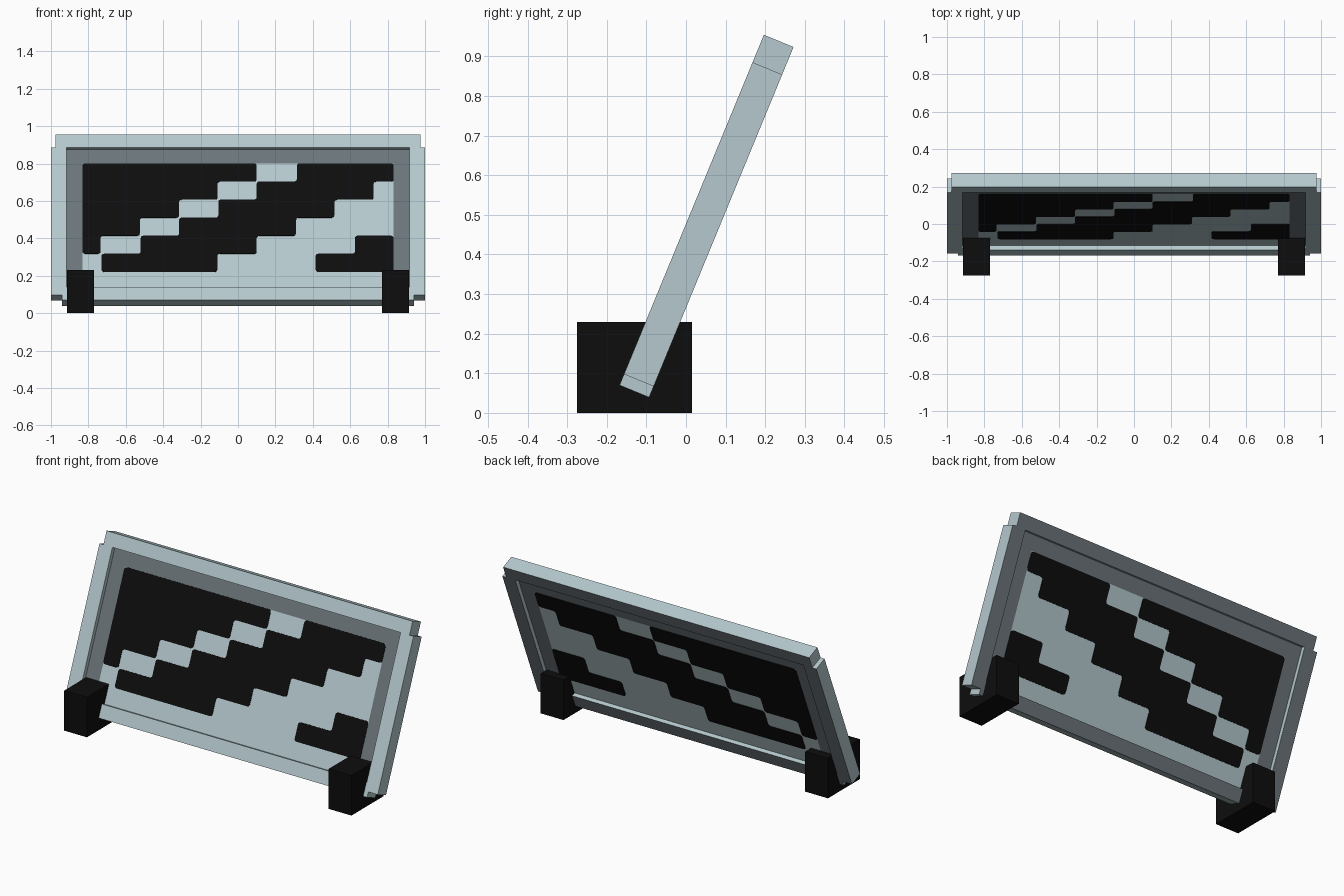
import bpy, bmesh, math
from mathutils import Matrix, Vector

cube = bpy.data.objects.get("Cube")
if cube:
    bpy.data.objects.remove(cube, do_unlink=True)


def material(name, rgb):
    m = bpy.data.materials.new(name)
    m.use_nodes = True
    m.diffuse_color = (*rgb, 1)
    m.node_tree.nodes["Principled BSDF"].inputs["Base Color"].default_value = (*rgb, 1)
    return m


LIGHT = material("pale blue grey", (0.46, 0.58, 0.61))
GREY = material("slate grey", (0.147, 0.178, 0.195))
BLACK = material("black", (0.004, 0.004, 0.004))

# Board space: x across, y through the thickness, z up the slope
TILT = Matrix.Translation((0, -0.168, 0.07)) @ Matrix.Rotation(math.radians(-22.4), 4, 'X')
DEPTH = 0.081
PANEL_FRONT, PANEL_BACK = 0.025, 0.058
PLATE = 0.003


def finish(name, bm, mats, matrix):
    bmesh.ops.recalc_face_normals(bm, faces=bm.faces)
    mesh = bpy.data.meshes.new(name)
    bm.to_mesh(mesh)
    bm.free()
    for m in mats:
        mesh.materials.append(m)
    obj = bpy.data.objects.new(name, mesh)
    bpy.context.collection.objects.link(obj)
    obj.matrix_world = matrix
    return obj


def box(name, xs, ys, zs, mats, matrix=TILT):
    """Box between limits; a second material colours its back face."""
    bm = bmesh.new()
    bmesh.ops.create_cube(bm, size=1)
    for v in bm.verts:
        v.co = Vector([(r[0] + r[1]) / 2 + c * (r[1] - r[0])
                       for r, c in zip((xs, ys, zs), v.co)])
    if len(mats) > 1:
        bm.normal_update()
        for f in bm.faces:
            f.material_index = int(f.normal.y > 0.9)
    return finish(name, bm, mats, matrix)


def mirrored(r, side):
    return tuple(sorted(side * x for x in r))


# Frame: pale bars with slate backs
full = (0, DEPTH)
box("top_rail", (-0.975, 0.975), full, (0.882, 0.957), (LIGHT, GREY))
box("bottom_rail", (-0.94, 0.94), full, (0, 0.076), (LIGHT, GREY))

# Panel with its slate border
sheet = (PANEL_FRONT, PANEL_BACK)
box("panel", (-0.832, 0.832), sheet, (0.07, 0.8), (LIGHT,))
box("panel_border_top", (-0.925, 0.925), sheet, (0.8, 0.885), (GREY,))

for side, label in ((1, "left"), (-1, "right")):
    box(f"{label}_rail", mirrored((0.918, 1.0), side), full, (0.03, 0.882), (LIGHT, GREY))
    box(f"panel_border_{label}", mirrored((0.832, 0.925), side), sheet, (0.07, 0.8), (GREY,))
    box(f"{label}_foot", mirrored((0.77, 0.915), side), (-0.275, 0.015), (0, 0.23),
        (BLACK,), Matrix.Identity(4))


# Stepped black pattern: each patch is a top row number and a span per row
ROW_TOP, ROW = 0.8, 0.1045
PATCHES = {
    "upper": (0, [(-0.832, 0.10), (-0.832, -0.11), (-0.832, -0.315),
                  (-0.832, -0.525), (-0.832, -0.735)]),
    "middle": (0, [(0.315, 0.832), (0.10, 0.725), (-0.105, 0.515),
                   (-0.315, 0.31), (-0.52, 0.10), (-0.73, -0.11)]),
    "lower": (4, [(0.625, 0.832), (0.415, 0.832)]),
}


def outline(first, spans):
    left, right = [], []
    for i, (a, b) in enumerate(spans):
        top = ROW_TOP - (first + i) * ROW
        for chain, x in ((left, a), (right, b)):
            if chain and chain[-1][0] == x:
                chain.pop()          # merge straight runs
            else:
                chain.append((x, top))
            chain.append((x, top - ROW))
    return left + right[::-1]


def patch(name, first, spans, y):
    bm = bmesh.new()
    bm.faces.new([bm.verts.new((x, y, z)) for x, z in outline(first, spans)])
    bmesh.ops.bevel(bm, geom=bm.verts[:], offset=0.014, segments=3,
                    profile=0.5, affect='VERTICES')
    ext = bmesh.ops.extrude_face_region(bm, geom=bm.faces[:])
    verts = [g for g in ext["geom"] if isinstance(g, bmesh.types.BMVert)]
    bmesh.ops.translate(bm, verts=verts, vec=(0, PLATE, 0))
    finish(name, bm, (BLACK,), TILT)


for name, (first, spans) in PATCHES.items():
    patch(f"{name}_patch_front", first, spans, PANEL_FRONT - PLATE)
    patch(f"{name}_patch_back", first, spans, PANEL_BACK)
